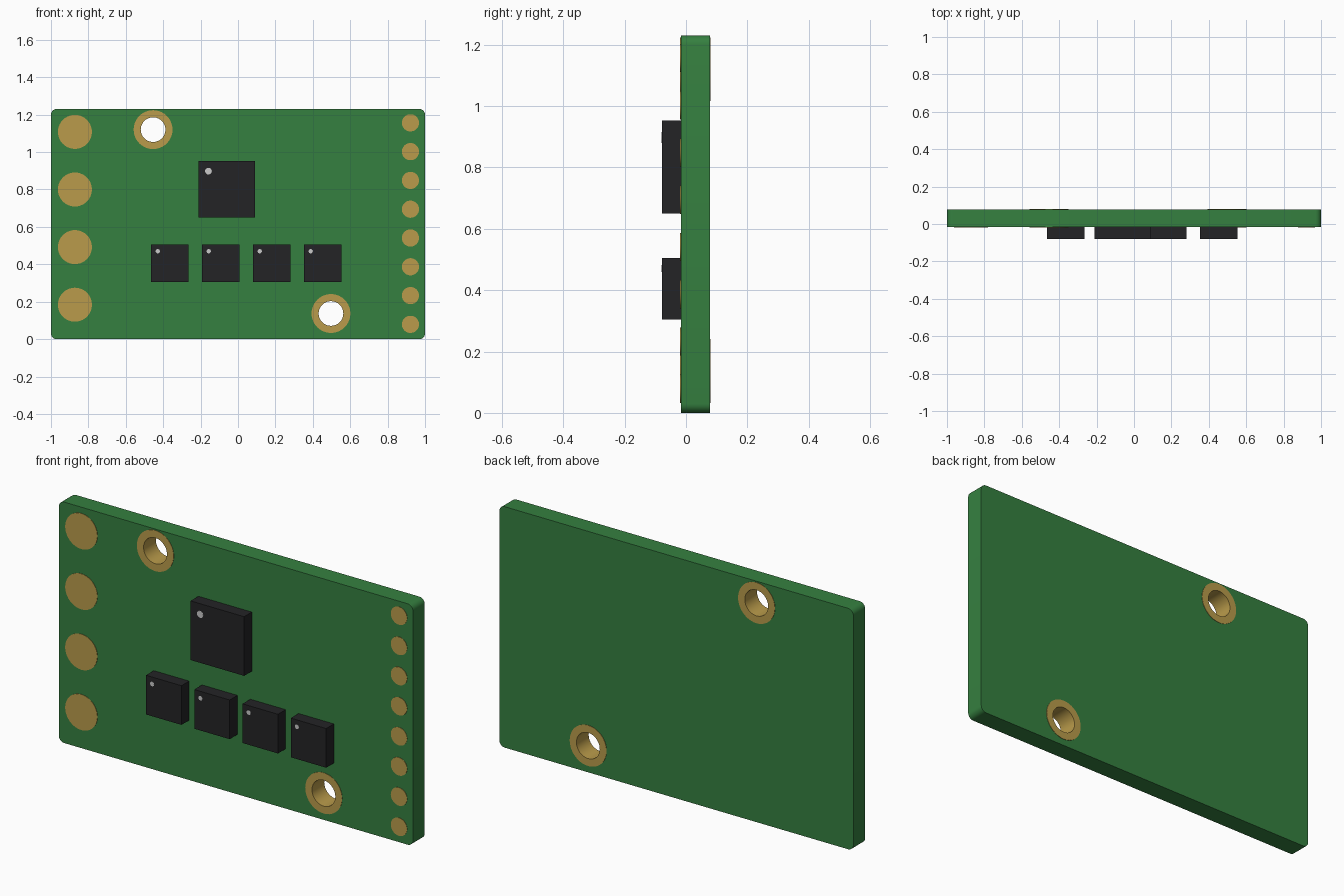
import bpy, bmesh, math
from mathutils import Matrix

if "Cube" in bpy.data.objects:
    bpy.data.objects.remove(bpy.data.objects["Cube"])

FRONT, BACK, CHIP_FACE = -0.017, 0.078, -0.079
WIDTH, HEIGHT, CORNER = 2.0, 1.23, 0.03
HOLES = [(-0.454, 1.12), (0.497, 0.137)]
FACE_FRONT = Matrix.Rotation(math.pi / 2, 4, 'X')


def material(name, rgb):
    m = bpy.data.materials.new(name)
    m.diffuse_color = (*rgb, 1)
    m.use_nodes = True
    m.node_tree.nodes["Principled BSDF"].inputs["Base Color"].default_value = m.diffuse_color
    return m


GREEN = material("green_mask", (0.036, 0.216, 0.051))
BRASS = material("gold_plating", (0.49, 0.33, 0.07))
BLACK = material("black_plastic", (0.017, 0.017, 0.019))
WHITE = material("marker_white", (0.6, 0.6, 0.6))


def finish(name, bm, mat, smooth=False):
    bmesh.ops.recalc_face_normals(bm, faces=bm.faces)
    me = bpy.data.meshes.new(name)
    bm.to_mesh(me)
    bm.free()
    me.materials.append(mat)
    ob = bpy.data.objects.new(name, me)
    bpy.context.collection.objects.link(ob)
    if smooth:
        shade(ob)
    return ob


def shade(ob):
    bpy.ops.object.select_all(action='DESELECT')
    ob.select_set(True)
    bpy.context.view_layer.objects.active = ob
    bpy.ops.object.shade_smooth_by_angle(angle=math.radians(35))


def disc(name, x, z, r, y0, y1, mat, sides=40):
    bm = bmesh.new()
    bmesh.ops.create_cone(bm, cap_ends=True, segments=sides, radius1=r, radius2=r,
                          depth=y1 - y0, matrix=FACE_FRONT)
    ob = finish(name, bm, mat, True)
    ob.location = (x, (y0 + y1) / 2, z)


def chip(name, x, z, size, dot_offset, dot_r):
    bm = bmesh.new()
    bmesh.ops.create_cube(bm, size=1)
    bmesh.ops.scale(bm, verts=bm.verts, vec=(size, FRONT - CHIP_FACE, size))
    finish(name, bm, BLACK).location = (x, (FRONT + CHIP_FACE) / 2, z)
    disc(name + "_pin_marker", x - dot_offset, z + dot_offset, dot_r,
         CHIP_FACE - 0.001, CHIP_FACE + 0.002, WHITE, 24)


def eyelet(name, x, z):
    # plated hole: thin barrel with a flat ring on each face
    f, b, t = FRONT - 0.002, BACK + 0.002, 0.001
    profile = [(0.066, f), (0.104, f), (0.104, FRONT + t), (0.069, FRONT + t),
               (0.069, BACK - t), (0.104, BACK - t), (0.104, b), (0.066, b)]
    bm = bmesh.new()
    vs = [bm.verts.new((r, y, 0)) for r, y in profile]
    es = [bm.edges.new((vs[i], vs[(i + 1) % len(vs)])) for i in range(len(vs))]
    bmesh.ops.spin(bm, geom=vs + es, cent=(0, 0, 0), axis=(0, 1, 0),
                   angle=math.tau, steps=40)
    bmesh.ops.remove_doubles(bm, verts=bm.verts, dist=1e-5)
    finish(name, bm, BRASS, True).location = (x, 0, z)


# Board: rounded outline with two holes, extruded
def arc(cx, cy, r, start, sweep, n):
    return [(cx + r * math.cos(start + sweep * i / n),
             cy + r * math.sin(start + sweep * i / n)) for i in range(n + 1)]


outline = []
for k, (sx, top) in enumerate([(1, 1), (-1, 1), (-1, 0), (1, 0)]):
    outline += arc(sx * (WIDTH / 2 - CORNER), HEIGHT - CORNER if top else CORNER,
                   CORNER, k * math.pi / 2, math.pi / 2, 6)

cu = bpy.data.curves.new("board", 'CURVE')
cu.dimensions, cu.fill_mode = '2D', 'BOTH'
cu.extrude = (BACK - FRONT) / 2
for loop in [outline] + [arc(x, z, 0.068, 0, math.tau, 40)[:-1] for x, z in HOLES]:
    sp = cu.splines.new('POLY')
    sp.points.add(len(loop) - 1)
    for p, (x, z) in zip(sp.points, loop):
        p.co = (x, z, 0, 1)
    sp.use_cyclic_u = True
cu.materials.append(GREEN)
tmp = bpy.data.objects.new("board_outline", cu)
bpy.context.collection.objects.link(tmp)
bpy.context.view_layer.update()
bm = bmesh.new()
bm.from_mesh(tmp.to_mesh())
tmp.to_mesh_clear()
bpy.data.objects.remove(tmp)
bmesh.ops.remove_doubles(bm, verts=bm.verts, dist=1e-5)
bm.transform(Matrix.Translation((0, (FRONT + BACK) / 2, 0)) @ FACE_FRONT)
finish("board", bm, GREEN, True)

# Plated mounting holes
for i, (x, z) in enumerate(HOLES):
    eyelet(f"mounting_ring_{i + 1}", x, z)

# Solder pads: four large on the left, eight small on the right
for i in range(4):
    disc(f"large_pad_{i + 1}", -0.872, 0.184 + 0.308 * i, 0.091,
         FRONT - 0.002, FRONT + 0.002, BRASS)
for i in range(8):
    disc(f"small_pad_{i + 1}", 0.922, 0.079 + 0.1539 * i, 0.046,
         FRONT - 0.002, FRONT + 0.002, BRASS)

# Main chip and a row of four small chips
chip("main_chip", -0.061, 0.801, 0.302, 0.097, 0.018)
for i in range(4):
    chip(f"small_chip_{i + 1}", -0.364 + 0.2725 * i, 0.405, 0.2, 0.065, 0.0115)
